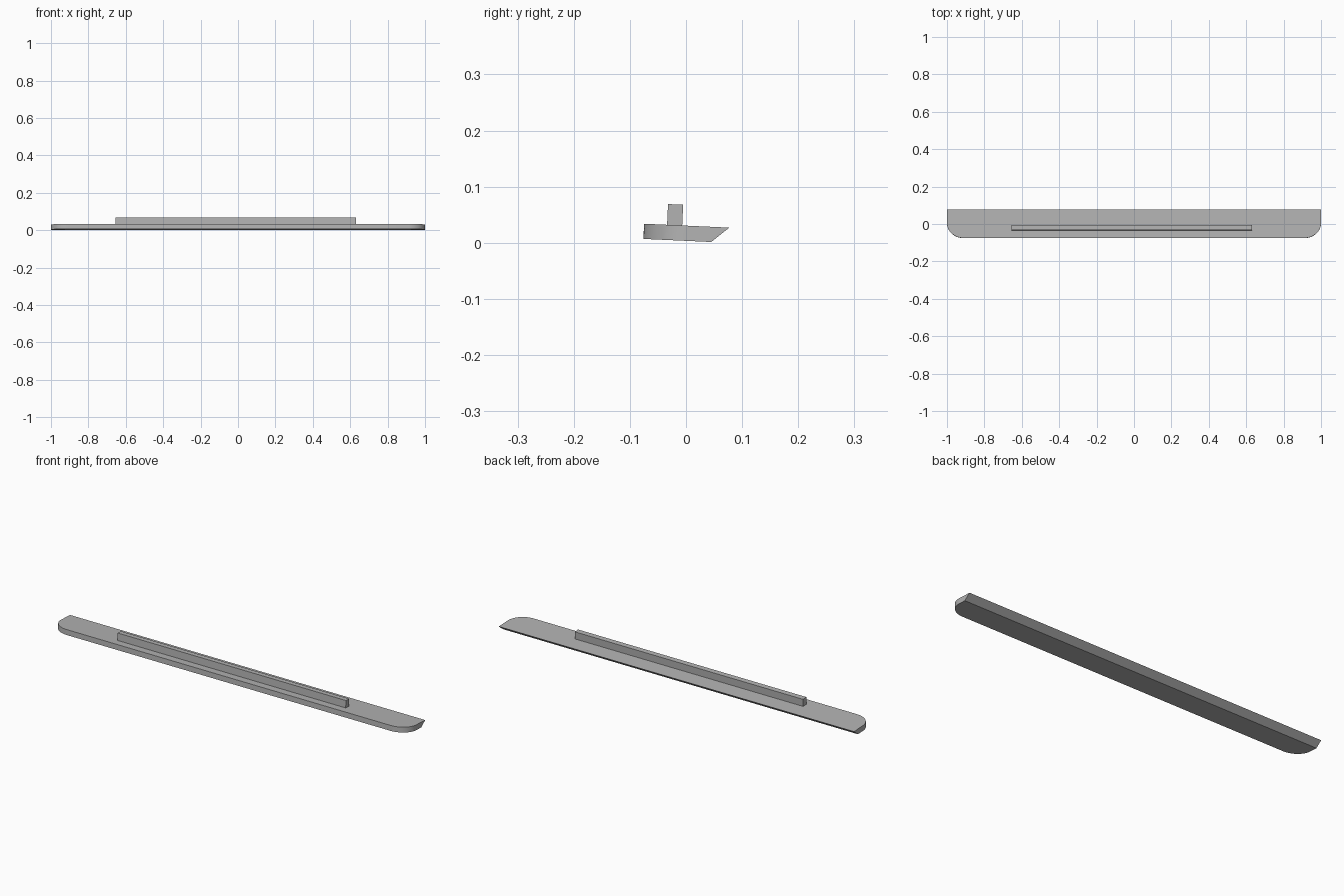
import bpy, bmesh, math
from mathutils import Matrix, Vector

cube = bpy.data.objects.get("Cube")
if cube:
    bpy.data.objects.remove(cube, do_unlink=True)

grey = bpy.data.materials.new("light_grey")
grey.use_nodes = True
colour = (0.45, 0.45, 0.45, 1)
grey.diffuse_color = colour
grey.node_tree.nodes["Principled BSDF"].inputs["Base Color"].default_value = colour

LENGTH, DEPTH, THICK = 2.0, 0.152, 0.027
TILT = Matrix.Translation((0, 0, 0.0035)) @ Matrix.Rotation(math.radians(-2.6), 4, 'X')


def prism(name, outline, z0, z1, cut=None):
    """Extrude an outline upwards, optionally slice it, and apply the tilt."""
    bm = bmesh.new()
    face = bm.faces.new([bm.verts.new((x, y, z0)) for x, y in outline])
    top = bmesh.ops.extrude_face_region(bm, geom=[face])["geom"]
    bmesh.ops.translate(bm, vec=(0, 0, z1 - z0),
                        verts=[v for v in top if isinstance(v, bmesh.types.BMVert)])
    if cut:
        point, normal = cut
        result = bmesh.ops.bisect_plane(bm, geom=bm.verts[:] + bm.edges[:] + bm.faces[:],
                                        plane_co=point, plane_no=normal, clear_outer=True)
        rim = [e for e in result["geom_cut"] if isinstance(e, bmesh.types.BMEdge)]
        bmesh.ops.holes_fill(bm, edges=[e for e in bm.edges if e.is_boundary] or rim)
    bmesh.ops.transform(bm, matrix=TILT, verts=bm.verts)
    bmesh.ops.recalc_face_normals(bm, faces=bm.faces)
    mesh = bpy.data.meshes.new(name)
    bm.to_mesh(mesh)
    bm.free()
    mesh.materials.append(grey)
    obj = bpy.data.objects.new(name, mesh)
    bpy.context.collection.objects.link(obj)
    bpy.ops.object.select_all(action='DESELECT')
    obj.select_set(True)
    bpy.context.view_layer.objects.active = obj
    bpy.ops.object.shade_smooth_by_angle(angle=math.radians(30))
    return obj


# Blade: rounded front corners, square back
half, back, front = LENGTH / 2, DEPTH / 2, -DEPTH / 2
rx, ry, steps = 0.09, 0.08, 16
corner = [(half - rx + rx * math.cos(a), front + ry - ry * math.sin(a))
          for a in (math.pi / 2 * i / steps for i in range(steps + 1))]
right_side = [(half, back + 0.01)] + corner
outline = right_side + [(-x, y) for x, y in reversed(right_side)]

# The back edge is undercut by a slanted plane
undercut = 0.031
prism("blade", outline, 0, THICK,
      cut=(Vector((0, back, THICK)), Vector((0, THICK, -undercut))))

# Raised rib along the top
x0, x1, y0, y1 = -0.655, 0.63, -0.035, -0.008
prism("top_rib", [(x0, y0), (x1, y0), (x1, y1), (x0, y1)], THICK - 0.002, 0.064)
